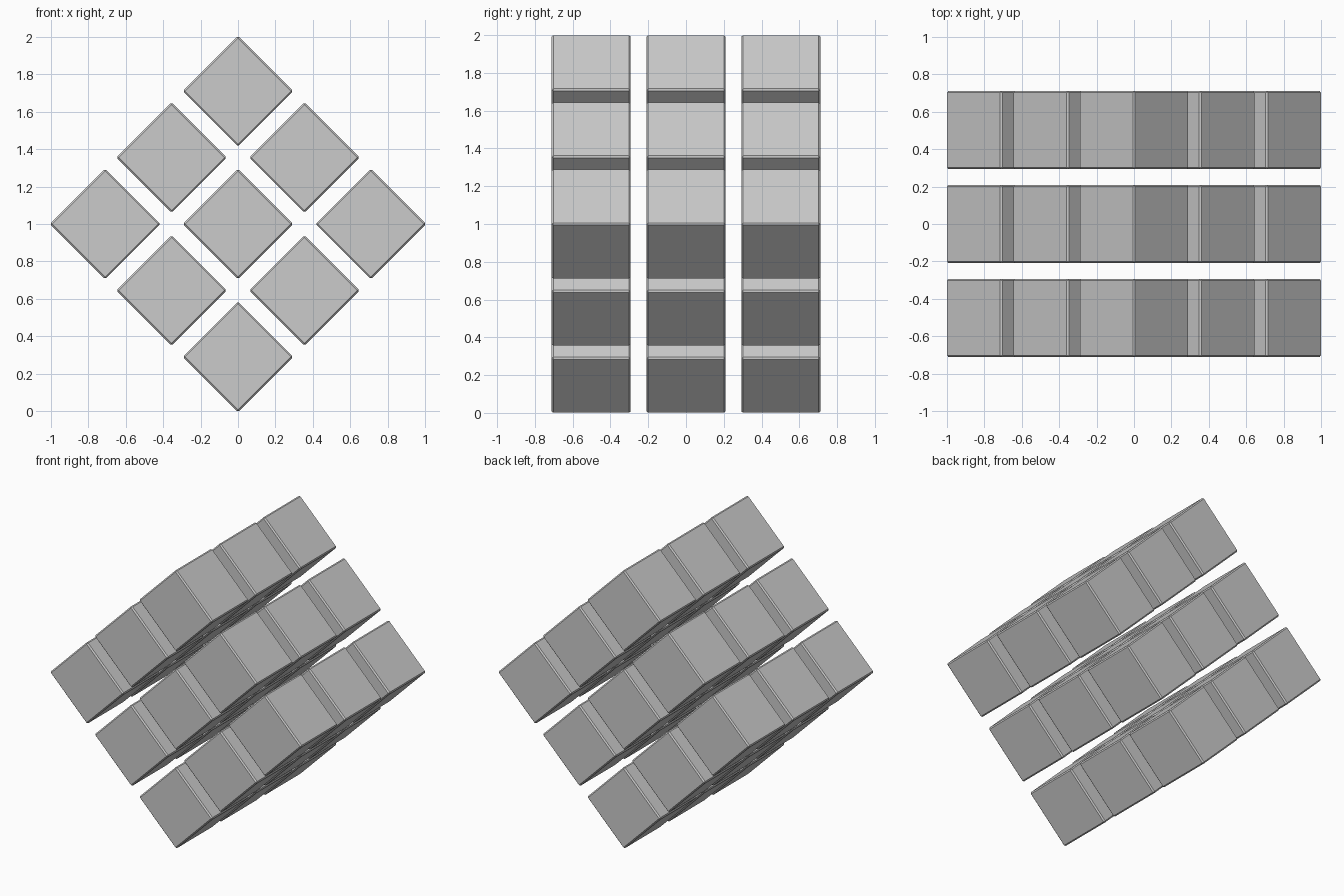
import bpy, bmesh
from math import radians
from mathutils import Matrix, Vector

if "Cube" in bpy.data.objects:
    bpy.data.objects.remove(bpy.data.objects["Cube"])

SIZE, STEP, BEVEL = 0.418, 0.502, 0.009

# One chamfered block, shared by the whole 3 x 3 x 3 grid
mesh = bpy.data.meshes.new("block")
bm = bmesh.new()
bmesh.ops.create_cube(bm, size=SIZE)
bmesh.ops.bevel(bm, geom=bm.edges[:], offset=BEVEL, offset_type='OFFSET',
                segments=1, profile=0.5, affect='EDGES')
bm.to_mesh(mesh)
bm.free()

# Grid tipped 45 degrees about y so it balances on one row of edges
tilt = Matrix.Translation((0, 0, 1)) @ Matrix.Rotation(radians(45), 4, 'Y')
for i in (-1, 0, 1):
    for j in (-1, 0, 1):
        for k in (-1, 0, 1):
            block = bpy.data.objects.new(f"block_{i+2}_{j+2}_{k+2}", mesh)
            bpy.context.collection.objects.link(block)
            block.matrix_world = tilt @ Matrix.Translation(Vector((i, j, k)) * STEP)
